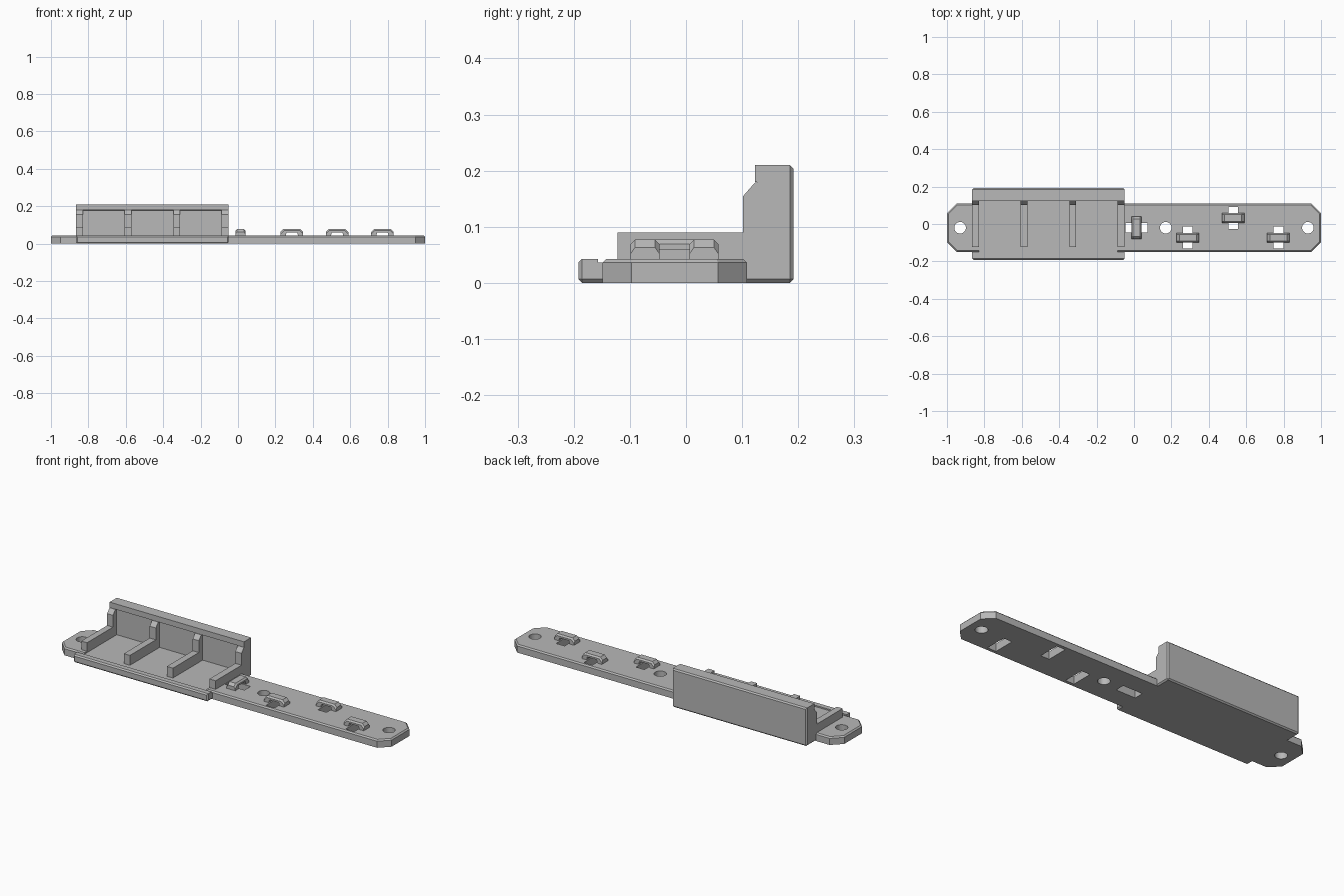
import bpy, bmesh
from math import pi
from mathutils import Matrix, Vector

cube = bpy.data.objects.get("Cube")
if cube:
    bpy.data.objects.remove(cube, do_unlink=True)

grey = bpy.data.materials.new("mid_grey")
grey.use_nodes = True
COLOUR = (0.48, 0.48, 0.48, 1)
grey.diffuse_color = COLOUR
grey.node_tree.nodes["Principled BSDF"].inputs["Base Color"].default_value = COLOUR


def prism(name, points, vector, bevel_rule=None, width=0.007):
    """Extrude a closed outline along a vector and chamfer the chosen edges."""
    bm = bmesh.new()
    face = bm.faces.new([bm.verts.new(p) for p in points])
    out = bmesh.ops.extrude_face_region(bm, geom=[face], use_keep_orig=True)
    moved = [g for g in out["geom"] if isinstance(g, bmesh.types.BMVert)]
    bmesh.ops.translate(bm, verts=moved, vec=vector)
    bmesh.ops.recalc_face_normals(bm, faces=bm.faces)
    if bevel_rule:
        edges = [e for e in bm.edges if bevel_rule(e.verts[0].co, e.verts[1].co)]
        bmesh.ops.bevel(bm, geom=edges, offset=width, segments=1,
                        affect='EDGES', clamp_overlap=True)
    mesh = bpy.data.meshes.new(name)
    bm.to_mesh(mesh)
    bm.free()
    mesh.materials.append(grey)
    obj = bpy.data.objects.new(name, mesh)
    bpy.context.collection.objects.link(obj)
    return obj


def near(a, b):
    return abs(a - b) < 1e-4


def box(name, x, y, z):
    pts = [(x[0], y[0], z[0]), (x[1], y[0], z[0]), (x[1], y[1], z[0]), (x[0], y[1], z[0])]
    return prism(name, pts, (0, 0, z[1] - z[0]))


def cut(target, cutter):
    mod = target.modifiers.new("cut", 'BOOLEAN')
    mod.operation = 'DIFFERENCE'
    mod.solver = 'EXACT'
    mod.object = cutter
    bpy.context.view_layer.objects.active = target
    bpy.ops.object.modifier_apply(modifier=mod.name)
    bpy.data.objects.remove(cutter, do_unlink=True)


# Mounting strip, in two pieces that end inside the tray
MID, HALF, TOP, CORNER = -0.02, 0.129, 0.043, 0.052


def strip(name, inner, outer):
    near_corner = outer - CORNER * (1 if outer > 0 else -1)
    lo, hi = MID - HALF, MID + HALF
    pts = [(inner, lo, 0), (near_corner, lo, 0), (outer, lo + CORNER, 0),
           (outer, hi - CORNER, 0), (near_corner, hi, 0), (inner, hi, 0)]

    def top_rim(a, b):
        return near(a.z, TOP) and near(b.z, TOP) and not (near(a.x, inner) and near(b.x, inner))
    return prism(name, pts, (0, 0, TOP), top_rim)


right_strip = strip("long_strip", -0.088, 1)
left_strip = strip("short_strip", -0.83, -1)

# Screw holes
for target, x in ((left_strip, -0.93), (right_strip, 0.17), (right_strip, 0.93)):
    bpy.ops.mesh.primitive_cylinder_add(vertices=32, radius=0.031, depth=0.2,
                                        location=(x, MID, 0))
    cut(target, bpy.context.object)

# Tray with a front lip and an overhanging back wall
X0, X1, Y, FLOOR, WALL = -0.865, -0.05, 0.192, 0.036, 0.21
profile = [(-Y, 0), (Y, 0), (Y, WALL), (0.123, WALL), (0.123, 0.18),
           (0.135, 0.178), (0.135, FLOOR), (-0.157, FLOOR), (-0.157, TOP), (-Y, TOP)]


def outer_edge(a, b):
    return (near(a.z, 0) and near(b.z, 0)) or (near(abs(a.y), Y) and near(a.y, b.y))


prism("tray", [(X0, y, z) for y, z in profile], (X1 - X0, 0, 0), outer_edge)

# Dividers: low rib on the floor and a post against the back wall
for i, (x0, x1) in enumerate(((X0, -0.83), (-0.607, -0.57), (-0.346, -0.309), (-0.088, X1))):
    box(f"divider_rib_{i}", (x0, x1), (-0.122, 0.14), (0.02, 0.09))
    post = [(0.102, 0.08), (0.102, 0.155), (0.123, 0.179), (0.14, 0.179), (0.14, 0.08)]
    prism(f"divider_post_{i}", [(x0, y, z) for y, z in post], (x1 - x0, 0, 0))

# Strap bridges, each arching over a slot through the strip
arch = [(-0.06, 0.04), (-0.06, 0.063), (-0.046, 0.077), (0.046, 0.077), (0.06, 0.063),
        (0.06, 0.04), (0.034, 0.04), (0.028, 0.06), (-0.028, 0.06), (-0.034, 0.04)]
WIDE, SLOT = 0.026, 0.059


def upper_side(a, b):
    return near(a.y, b.y) and min(a.z, b.z) > 0.062


for i, (x, y, turned) in enumerate(((0.013, MID, True), (0.288, -0.073, False),
                                    (0.53, 0.032, False), (0.772, -0.073, False))):
    sx, sy = (SLOT, WIDE) if turned else (WIDE, SLOT)
    cut(right_strip, box("slot_cutter", (x - sx, x + sx), (y - sy, y + sy), (-0.1, 0.1)))
    bridge = prism(f"strap_bridge_{i}", [(u, -WIDE, z) for u, z in arch],
                   (0, 2 * WIDE, 0), upper_side, 0.008)
    turn = Matrix.Rotation(pi / 2 if turned else 0, 4, 'Z')
    bridge.data.transform(Matrix.Translation(Vector((x, y, 0))) @ turn)
